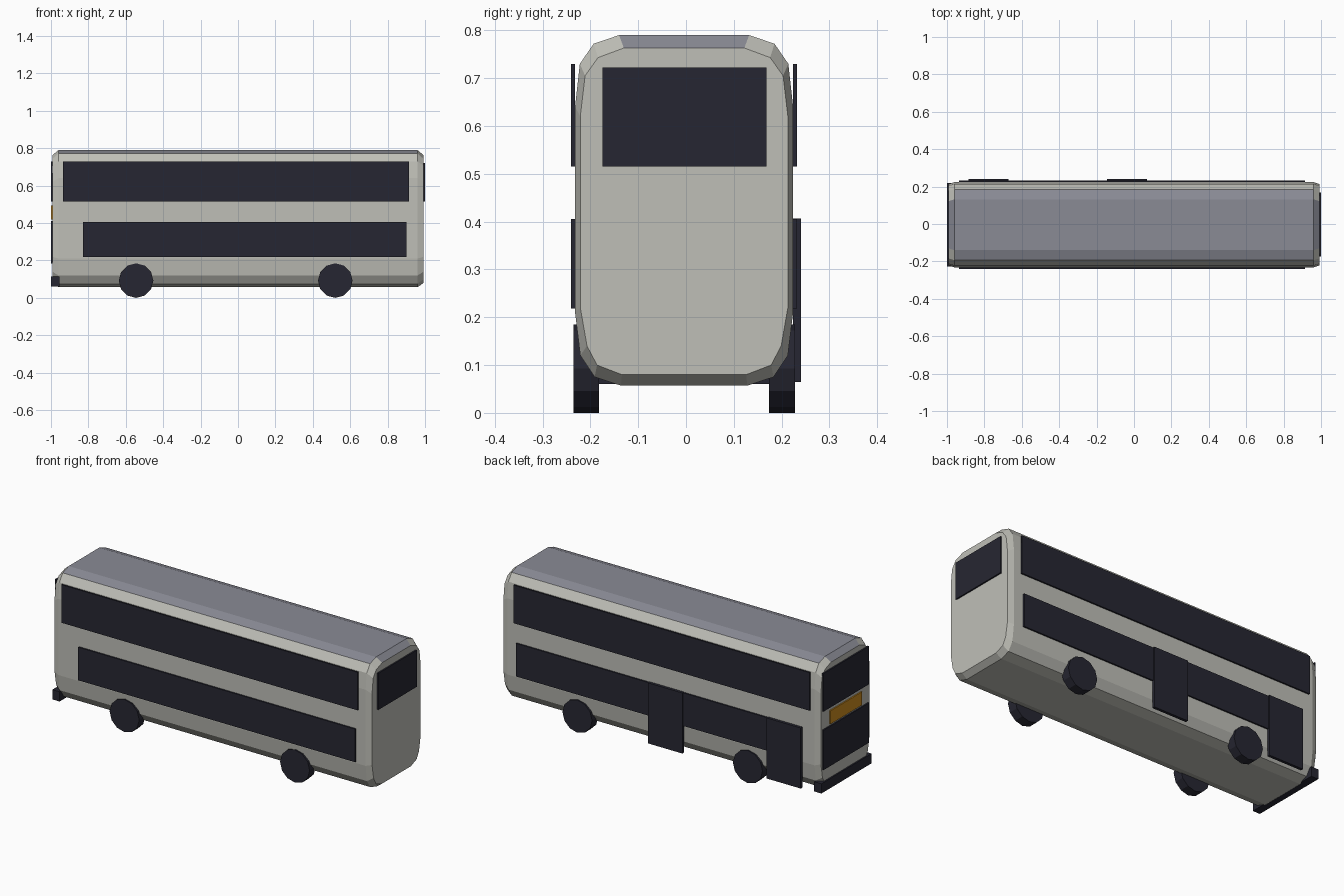
import bpy, bmesh, math
from mathutils import Matrix

if "Cube" in bpy.data.objects:
    bpy.data.objects.remove(bpy.data.objects["Cube"])

Y0 = -0.004  # body centre line


def srgb(r, g, b):
    lin = lambda c: c / 12.92 if c <= 0.04045 else ((c + 0.055) / 1.055) ** 2.4
    return (lin(r), lin(g), lin(b), 1)


def material(name, colour):
    m = bpy.data.materials.new(name)
    m.diffuse_color = colour
    m.use_nodes = True
    m.node_tree.nodes["Principled BSDF"].inputs["Base Color"].default_value = m.diffuse_color
    return m


cream = material("cream_paint", srgb(0.75, 0.75, 0.72))
grey = material("roof_grey", srgb(0.54, 0.545, 0.585))
dark = material("dark_glass", srgb(0.15, 0.15, 0.195))
amber = material("amber_sign", srgb(0.80, 0.55, 0.12))


def finish(name, bm, *mats):
    bmesh.ops.recalc_face_normals(bm, faces=bm.faces)
    me = bpy.data.meshes.new(name)
    bm.to_mesh(me)
    bm.free()
    for m in mats:
        me.materials.append(m)
    ob = bpy.data.objects.new(name, me)
    bpy.context.collection.objects.link(ob)
    return ob


def box(name, x, y, z, mat):
    bm = bmesh.new()
    bmesh.ops.create_cube(bm, size=1)
    for v in bm.verts:
        for i, (lo, hi) in enumerate((x, y, z)):
            v.co[i] = lo if v.co[i] < 0 else hi
    return finish(name, bm, mat)


# Body: rounded cross-section lofted along x with chamfered ends
outer = [(0.132, 0.057), (0.187, 0.075), (0.217, 0.12), (0.228, 0.21),
         (0.228, 0.64), (0.218, 0.73), (0.189, 0.772), (0.136, 0.79)]
inner = [(0.130, 0.080), (0.182, 0.10), (0.203, 0.14), (0.217, 0.22),
         (0.217, 0.62), (0.207, 0.705), (0.180, 0.743), (0.126, 0.763)]
bm = bmesh.new()
rings = []
for x, half in ((-0.992, inner), (-0.960, outer), (0.960, outer), (0.992, inner)):
    loop = half + [(-y, z) for y, z in reversed(half)]
    rings.append([bm.verts.new((x, y + Y0, z)) for y, z in loop])
for a, b in zip(rings, rings[1:]):
    for i in range(len(a)):
        j = (i + 1) % len(a)
        bm.faces.new((a[i], a[j], b[j], b[i]))
bm.faces.new(rings[0])
bm.faces.new(rings[-1])
bmesh.ops.recalc_face_normals(bm, faces=bm.faces)
# Roof colour: the top, its first slopes and the top end chamfers
for f in bm.faces:
    central = abs(f.calc_center_median().y - Y0) < 0.05
    if f.normal.z > 0.85 or (central and f.normal.z > 0.4):
        f.material_index = 1
finish("body", bm, cream, grey)

# Side windows on both sides
for side, label in ((-1, "near"), (1, "far")):
    ys = sorted((Y0 + side * 0.228, Y0 + side * 0.2365))
    box(f"upper_side_window_{label}", (-0.935, 0.915), ys, (0.515, 0.73), dark)
    box(f"lower_side_window_{label}", (-0.83, 0.90), ys, (0.218, 0.405), dark)

# Doors on the far side
for label, xs in (("front", (-0.885, -0.67)), ("middle", (-0.145, 0.07))):
    box(f"{label}_door", xs, (0.224, 0.24), (0.065, 0.407), dark)

# End glazing, destination sign and bumper
box("rear_window", (0.991, 1.0), (-0.175, 0.168), (0.515, 0.722), dark)
box("upper_windscreen", (-1.0, -0.991), (-0.207, 0.20), (0.515, 0.73), dark)
box("lower_windscreen", (-1.0, -0.991), (-0.207, 0.20), (0.185, 0.41), dark)
box("destination_sign", (-0.999, -0.991), (-0.145, 0.137), (0.42, 0.495), amber)
box("front_bumper", (-1.0, -0.955), (-0.228, 0.22), (0.06, 0.115), dark)

# Wheels
for axle, x in (("front", -0.545), ("rear", 0.52)):
    for side, label in ((-1, "near"), (1, "far")):
        bm = bmesh.new()
        bmesh.ops.create_cone(bm, cap_ends=True, segments=12, radius1=0.0925,
                              radius2=0.0925, depth=0.054)
        bmesh.ops.transform(bm, verts=bm.verts,
                            matrix=Matrix.Translation((x, Y0 + side * 0.2045, 0.0925))
                            @ Matrix.Rotation(math.pi / 2, 4, 'X'))
        finish(f"{axle}_wheel_{label}", bm, dark)
